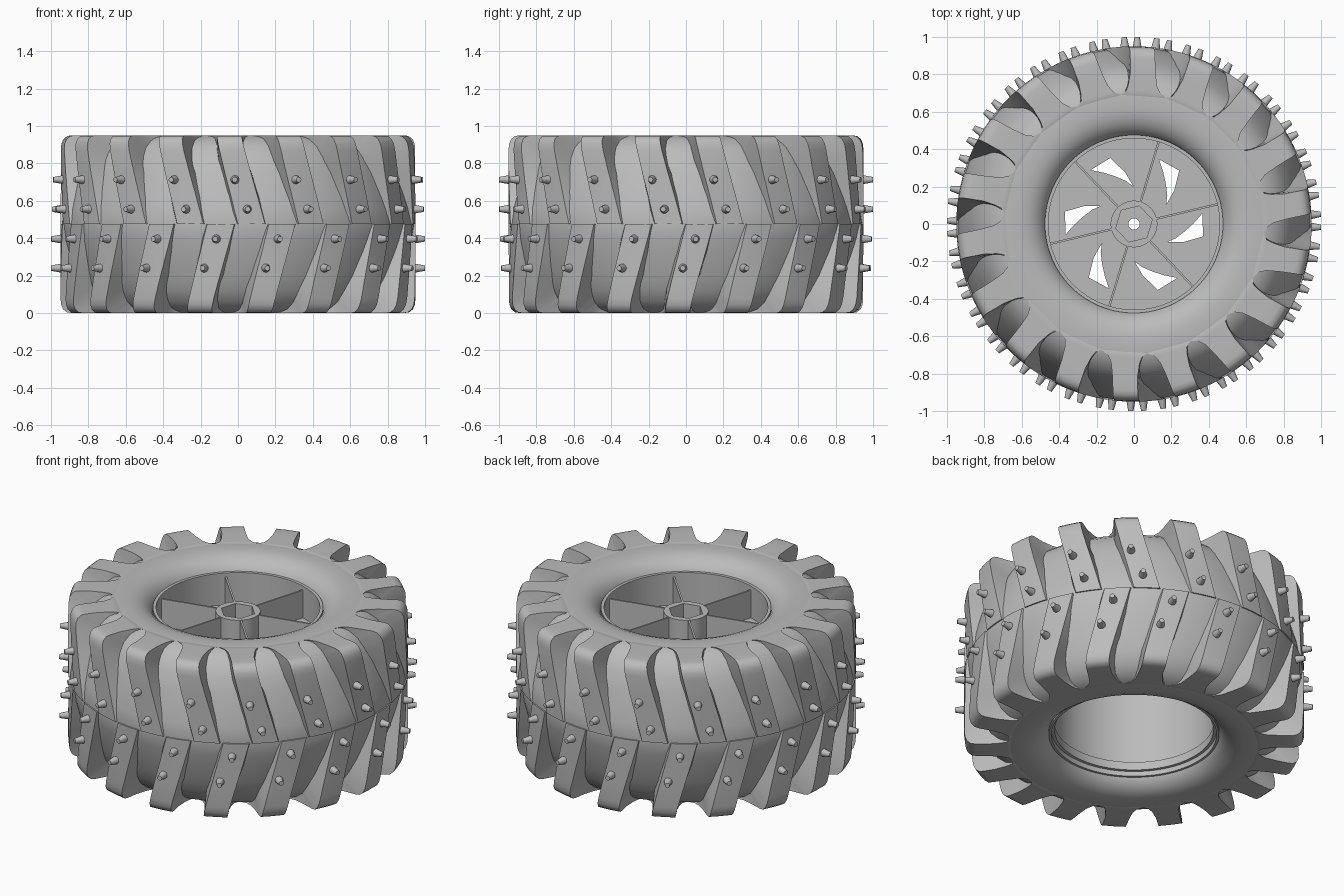
import bpy, bmesh, math
from mathutils import Matrix, Vector

if "Cube" in bpy.data.objects:
    bpy.data.objects.remove(bpy.data.objects["Cube"], do_unlink=True)

HEIGHT = 0.95
COUNT = 18
PITCH = 360 / COUNT

grey = bpy.data.materials.new("plain_grey")
grey.use_nodes = True
grey.diffuse_color = (0.5, 0.5, 0.5, 1)
grey.node_tree.nodes["Principled BSDF"].inputs["Base Color"].default_value = (0.5, 0.5, 0.5, 1)


def polar(r, deg, z):
    """Angle is measured from the front (-y) towards +x."""
    a = math.radians(deg - 90)
    return Vector((r * math.cos(a), r * math.sin(a), z))


def finish(name, bm, angle=30):
    bmesh.ops.recalc_face_normals(bm, faces=bm.faces)
    mesh = bpy.data.meshes.new(name)
    bm.to_mesh(mesh)
    bm.free()
    mesh.materials.append(grey)
    ob = bpy.data.objects.new(name, mesh)
    bpy.context.collection.objects.link(ob)
    bpy.ops.object.select_all(action="DESELECT")
    ob.select_set(True)
    bpy.context.view_layer.objects.active = ob
    bpy.ops.object.shade_smooth_by_angle(angle=math.radians(angle))
    return ob


def lathe(name, profile, segs=108):
    """Revolve a closed (radius, z) loop about the axle."""
    bm = bmesh.new()
    rings = [[bm.verts.new(polar(r, 360 * s / segs, z)) for r, z in profile] for s in range(segs)]
    n = len(profile)
    for s in range(segs):
        a, b = rings[s], rings[(s + 1) % segs]
        for i in range(n):
            j = (i + 1) % n
            bm.faces.new((a[i], b[i], b[j], a[j]))
    return finish(name, bm)


def plate(name, outlines, low, high):
    """Extrude flat outlines; inner outlines become holes."""
    curve = bpy.data.curves.new(name, "CURVE")
    curve.dimensions = "2D"
    curve.fill_mode = "BOTH"
    curve.extrude = (high - low) / 2
    for points in outlines:
        spline = curve.splines.new("POLY")
        spline.points.add(len(points) - 1)
        for p, co in zip(spline.points, points):
            p.co = (co.x, co.y, 0, 1)
        spline.use_cyclic_u = True
    temp = bpy.data.objects.new(name + "_outline", curve)
    bpy.context.collection.objects.link(temp)
    graph = bpy.context.evaluated_depsgraph_get()
    mesh = bpy.data.meshes.new_from_object(temp.evaluated_get(graph))
    bm = bmesh.new()
    bm.from_mesh(mesh)
    bmesh.ops.remove_doubles(bm, verts=bm.verts, dist=0.0001)
    bmesh.ops.translate(bm, verts=bm.verts, vec=(0, 0, (low + high) / 2))
    bpy.data.objects.remove(temp, do_unlink=True)
    bpy.data.meshes.remove(mesh)
    return finish(name, bm)


def circle(r, n):
    return [polar(r, 360 * i / n, 0) for i in range(n)]


# Tyre carcass: crowned at the middle, upper half profile mirrored to the lower half
half = [(0.47, 0.85), (0.482, 0.88), (0.505, 0.908), (0.535, 0.93), (0.575, 0.945), (0.62, 0.95),
        (0.685, 0.95), (0.70, 0.948), (0.75, 0.928), (0.80, 0.888), (0.838, 0.83), (0.872, 0.75),
        (0.903, 0.65), (0.928, 0.56), (0.942, 0.475)]
lathe("tyre_carcass", half + [(r, HEIGHT - z) for r, z in reversed(half[:-1])])

# Tread lugs: (outer radius, outer z, mid angle, half width in degrees, base radius, base z)
stations = [(0.95, 0.475, 4.4, 4.4, 0.91, 0.475), (0.95, 0.62, 2.1, 4.3, 0.88, 0.62),
            (0.95, 0.76, -0.2, 4.2, 0.85, 0.74), (0.95, 0.87, -1.9, 4.1, 0.82, 0.80),
            (0.946, 0.905, -2.4, 4.1, 0.80, 0.83), (0.935, 0.93, -2.7, 4.1, 0.79, 0.85),
            (0.915, 0.946, -2.9, 4.2, 0.78, 0.865), (0.89, 0.95, -3.0, 4.3, 0.765, 0.88),
            (0.82, 0.95, -3.4, 4.7, 0.74, 0.90), (0.75, 0.95, -3.6, 5.8, 0.71, 0.93),
            (0.715, 0.95, -4.0, 7.2, 0.70, 0.94), (0.695, 0.95, -4.3, 10.0, 0.685, 0.945)]


def add_lug(bm, turn, lower):
    def place(r, deg, z):
        return bm.verts.new(polar(r, deg + turn, HEIGHT - z if lower else z))
    rows = []
    for r, z, mid, w, rb, zb in stations:
        wb = min(w + 1.2, PITCH / 2)
        rows.append([place(rb, mid - wb, zb), place(r, mid - w, z), place(r, mid, z),
                     place(r, mid + w, z), place(rb, mid + wb, zb)])
    for a, b in zip(rows, rows[1:]):
        for i in range(len(a)):
            j = (i + 1) % len(a)
            bm.faces.new((a[i], a[j], b[j], b[i]))
    bm.faces.new(rows[0])
    bm.faces.new(rows[-1])


for name, lower in (("upper_tread_lugs", False), ("lower_tread_lugs", True)):
    bm = bmesh.new()
    for k in range(COUNT):
        add_lug(bm, k * PITCH - (PITCH / 2 if lower else 0), lower)
    finish(name, bm, 35)

# Studs: two rows on each half of the tread
bm = bmesh.new()
for z, start in ((0.713, -1), (0.555, 3), (0.396, -7), (0.24, -11)):
    for k in range(COUNT):
        out = polar(1, start + k * PITCH, 0)
        turn = out.to_track_quat("Z", "Y").to_matrix().to_4x4()
        spot = Matrix.Translation(out * 0.97 + Vector((0, 0, z)))
        bmesh.ops.create_cone(bm, cap_ends=True, segments=12, radius1=0.025, radius2=0.014,
                              depth=0.06, matrix=spot @ turn)
finish("tread_studs", bm, 40)

# Rim barrel with a stepped lower lip
lathe("rim_barrel", [(0.476, 0.07), (0.476, 0.876), (0.458, 0.876), (0.458, 0.15), (0.444, 0.15),
                     (0.444, 0.10), (0.462, 0.10), (0.462, 0.07)])

# Wheel disc with six curved triangular windows and an axle hole
FIRST_RIB = 103.3
window = [(0.37, 55.5), (0.375, 36.5), (0.28, 26.5), (0.20, 17.5), (0.235, 27.5), (0.275, 38.5), (0.32, 47.5)]
holes = [[polar(r, FIRST_RIB + 60 * k + a, 0) for r, a in window] for k in range(6)]
plate("wheel_disc", [circle(0.465, 96), circle(0.03, 24)] + holes, 0.655, 0.68)

# Hub with hexagonal socket
hexagon = [polar(0.1, FIRST_RIB + 60 * k, 0) for k in range(6)]
plate("hub", [circle(0.125, 48), hexagon], 0.66, 0.853)

# Ribs from hub to barrel
bm = bmesh.new()
for k in range(6):
    turn = Matrix.Rotation(math.radians(FIRST_RIB - 90 + 60 * k), 4, "Z")
    shape = Matrix.Translation((0.291, 0, 0.76)) @ Matrix.Diagonal((0.345, 0.011, 0.18, 1))
    bmesh.ops.create_cube(bm, size=1, matrix=turn @ shape)
finish("ribs", bm)
